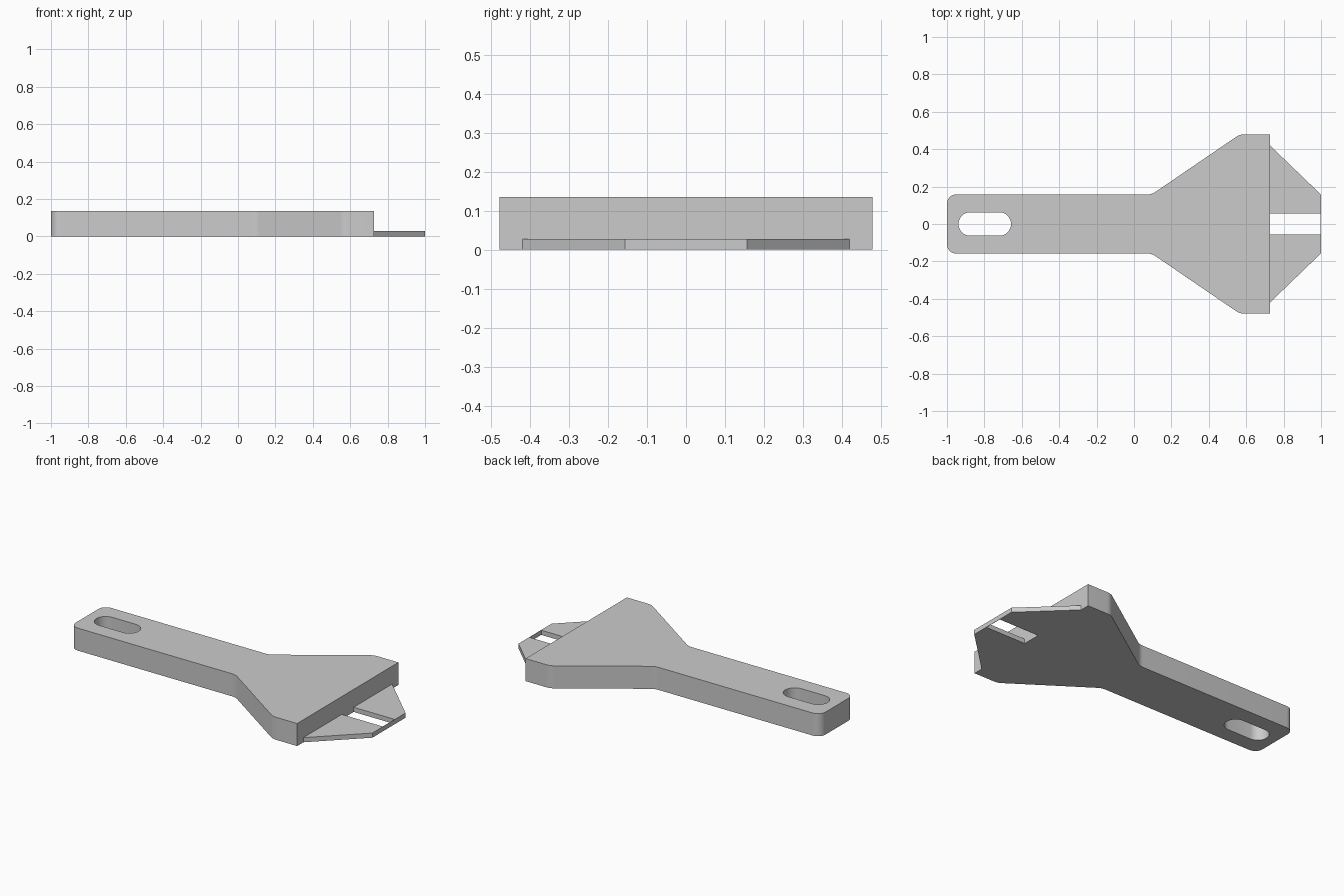
import bpy, bmesh
from math import sin, cos, pi, radians
from mathutils import Vector

cube = bpy.data.objects.get("Cube")
if cube:
    bpy.data.objects.remove(cube, do_unlink=True)

grey = bpy.data.materials.new("plain grey")
grey.use_nodes = True
colour = (0.6, 0.6, 0.6, 1)
grey.diffuse_color = colour
grey.node_tree.nodes["Principled BSDF"].inputs["Base Color"].default_value = colour


def rounded(corners, steps=8):
    """Outline from (x, y, trim) corners; trim is the length cut off each side."""
    points = []
    for i, (x, y, trim) in enumerate(corners):
        here = Vector((x, y))
        if not trim:
            points.append(here)
            continue
        before = Vector(corners[i - 1][:2]) - here
        after = Vector(corners[(i + 1) % len(corners)][:2]) - here
        a, b = here + before.normalized() * trim, here + after.normalized() * trim
        centre = a + b - here
        square = abs(before.normalized().dot(after.normalized())) < 0.01
        for k in range(steps + 1):
            t = k / steps
            if square:
                angle = t * pi / 2
                points.append(centre + (a - centre) * cos(angle) + (b - centre) * sin(angle))
            else:
                points.append(a * (1 - t) ** 2 + here * 2 * t * (1 - t) + b * t ** 2)
    return points


def slab(name, outlines, height):
    """Extrude an outline, with any holes, up from the ground."""
    bm = bmesh.new()
    for outline in outlines:
        verts = [bm.verts.new((p[0], p[1], 0)) for p in outline]
        for i, v in enumerate(verts):
            bm.edges.new((verts[i - 1], v))
    bmesh.ops.triangle_fill(bm, edges=bm.edges[:], use_beauty=True)
    top = bmesh.ops.extrude_face_region(bm, geom=bm.faces[:], use_keep_orig=True)["geom"]
    bmesh.ops.translate(bm, vec=(0, 0, height),
                        verts=[g for g in top if isinstance(g, bmesh.types.BMVert)])
    bmesh.ops.recalc_face_normals(bm, faces=bm.faces[:])
    mesh = bpy.data.meshes.new(name)
    bm.to_mesh(mesh)
    bm.free()
    mesh.materials.append(grey)
    obj = bpy.data.objects.new(name, mesh)
    bpy.context.collection.objects.link(obj)
    bpy.ops.object.select_all(action="DESELECT")
    obj.select_set(True)
    bpy.context.view_layer.objects.active = obj
    bpy.ops.object.shade_smooth_by_angle(angle=radians(25))
    return obj


face_x, tip_x, slot_y = 0.727, 1.0, 0.056

# Handle and flared head, with a hanging slot through the handle
half = [(-1, 0.158, 0.05), (0.095, 0.158, 0.025), (0.565, 0.479, 0.025), (face_x, 0.479, 0)]
body_outline = rounded(half + [(x, -y, r) for x, y, r in reversed(half)])
radius = 0.0625
hang_slot = []
for cx, start in ((-0.72, -pi / 2), (-0.876, pi / 2)):
    for k in range(17):
        a = start + pi * k / 16
        hang_slot.append((cx + radius * cos(a), radius * sin(a)))
slab("body", [body_outline, hang_slot], 0.135)

# Thin tapered prongs on either side of the front notch
for side, name in ((1, "left_prong"), (-1, "right_prong")):
    prong = [(face_x, slot_y), (tip_x, slot_y), (tip_x, 0.157), (face_x, 0.42)]
    slab(name, [[(x, side * y) for x, y in prong]], 0.028)

# Paper-thin web closing the notch at the tip
slab("tip_web", [[(tip_x - 0.002, -slot_y), (tip_x, -slot_y),
                  (tip_x, slot_y), (tip_x - 0.002, slot_y)]], 0.028)
